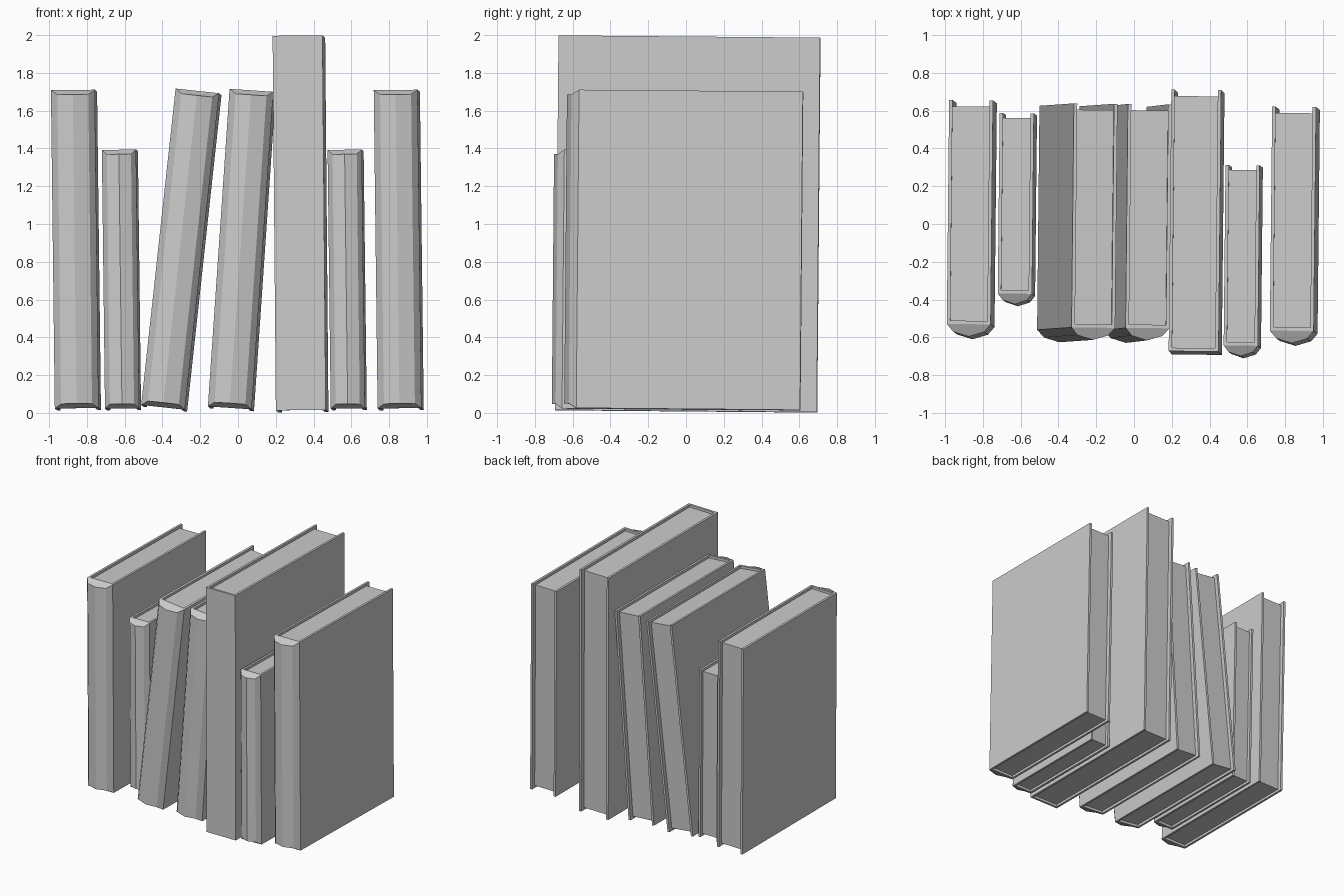
import bpy, bmesh
from math import radians, sin, cos, pi
from mathutils import Matrix

if "Cube" in bpy.data.objects:
    bpy.data.objects.remove(bpy.data.objects["Cube"])

PITCH, YAW = -0.5, -0.6      # the whole row is very slightly turned
BOARD = 0.018                # cover thickness


def prism(bm, profile, z0, z1, drop=()):
    """Extrude an xy outline; outline points listed in drop are pulled in at both ends."""
    low, high = [], []
    for i, (x, y) in enumerate(profile):
        d = 0.024 if i in drop else 0
        low.append(bm.verts.new((x, y, z0 + d)))
        high.append(bm.verts.new((x, y, z1 - d)))
    n = len(profile)
    bm.faces.new(low[::-1])
    bm.faces.new(high)
    for i in range(n):
        j = (i + 1) % n
        bm.faces.new((low[i], low[j], high[j], high[i]))


def make_object(name, bm, matrix):
    bmesh.ops.recalc_face_normals(bm, faces=bm.faces)
    mesh = bpy.data.meshes.new(name)
    bm.to_mesh(mesh)
    bm.free()
    ob = bpy.data.objects.new(name, mesh)
    ob.matrix_world = matrix
    bpy.context.collection.objects.link(ob)


def book(name, center, w, d, h, lean, bulge, inset):
    a, b, c, t = w / 2, d / 2, h / 2, BOARD
    m = (Matrix.Translation(center)
         @ Matrix.Rotation(radians(YAW), 4, 'Z')
         @ Matrix.Rotation(radians(PITCH), 4, 'X')
         @ Matrix.Rotation(radians(lean), 4, 'Y'))

    # U-shaped cover: two boards joined at the spine
    bm = bmesh.new()
    prism(bm, [(-a, -b), (a, -b), (a, b), (a - t, b),
               (a - t, -b + t), (-a + t, -b + t), (-a + t, b), (-a, b)], -c, c)
    # faceted round spine with tapered ends
    if bulge:
        arc = [(-a * cos(k * pi / 4), -b - bulge * f)
               for k, f in enumerate((0, 0.62, 1, 0.62, 0))]
        prism(bm, arc, -c, c, drop=(1, 2, 3))
    make_object(name + "_cover", bm, m)

    # page block set back from the cover edges
    bm = bmesh.new()
    prism(bm, [(-a + t, -b + t), (a - t, -b + t), (a - t, b - inset), (-a + t, b - inset)],
          -c + 0.02, c - 0.02)
    make_object(name + "_pages", bm, m)


# (centre), width, depth, height, lean, spine bulge, page inset
MED = (0.232, 1.185, 1.685)
SMALL = (0.181, 0.955, 1.37)
book("left_book", (-0.858, 0.055, 0.862), *MED, -0.7, 0.065, 0.033)
book("left_small_book", (-0.617, 0.103, 0.704), *SMALL, -0.7, 0.055, 0.025)
book("leaning_book", (-0.300, 0.038, 0.862), *MED, 6.2, 0.065, 0.033)
book("half_leaning_book", (0.020, 0.035, 0.862), *MED, 3.9, 0.065, 0.033)
book("tall_book", (0.331, 0.010, 1.000), 0.264, 1.385, 1.983, -0.5, 0, 0.035)
book("right_small_book", (0.578, -0.172, 0.704), *SMALL, -0.7, 0.055, 0.025)
book("right_book", (0.851, 0.020, 0.862), *MED, -0.7, 0.065, 0.033)
